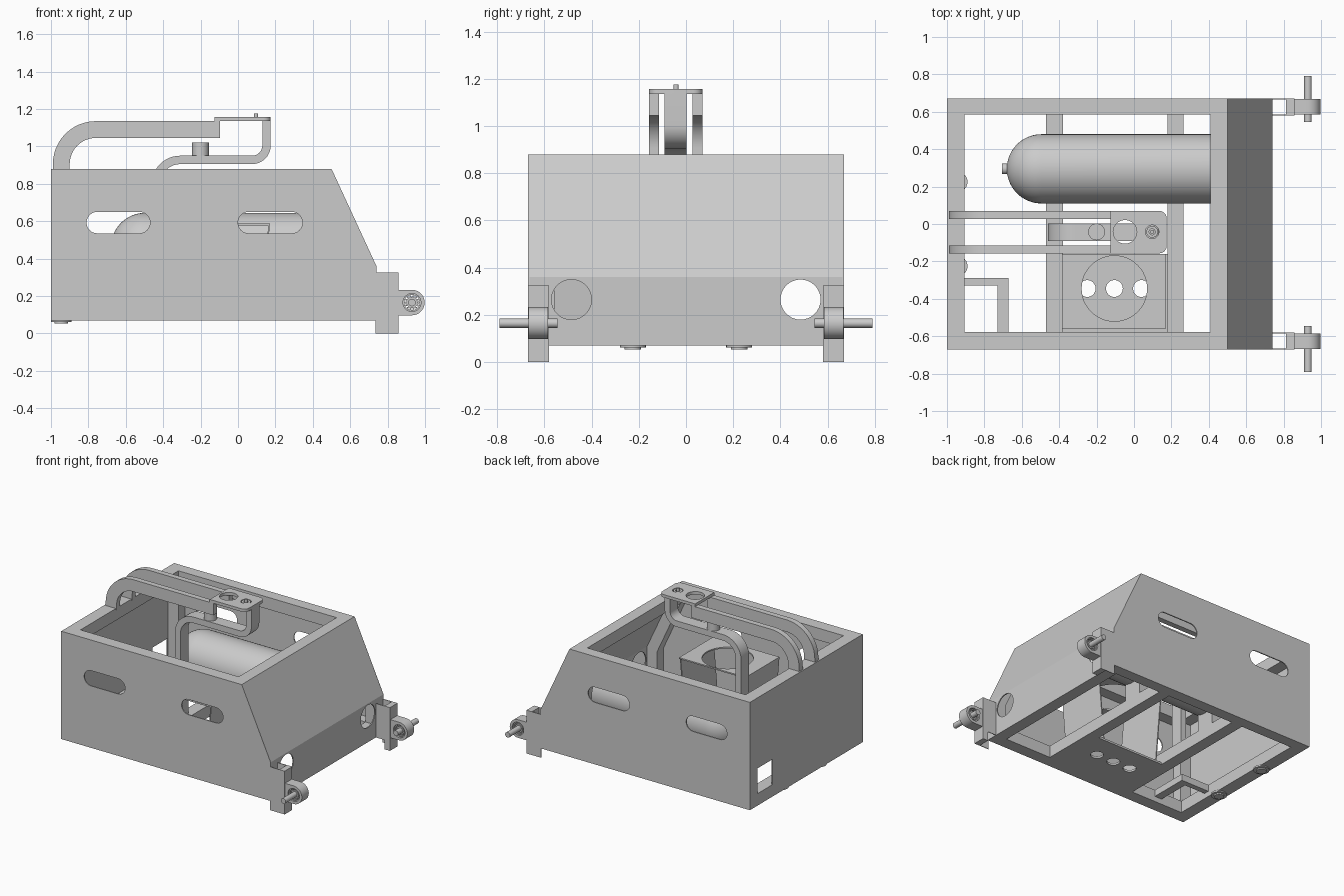
import bpy, bmesh
from math import cos, sin, radians, pi
from mathutils import Matrix, Vector

cube = bpy.data.objects.get("Cube")
if cube:
    bpy.data.objects.remove(cube)

grey = bpy.data.materials.new("plain_grey")
grey.use_nodes = True
grey.diffuse_color = (0.6, 0.6, 0.6, 1)
grey.node_tree.nodes["Principled BSDF"].inputs["Base Color"].default_value = (0.6, 0.6, 0.6, 1)

# where local u, v, w go for each extrusion axis
AXES = {"x": (1, 2, 0), "y": (0, 2, 1), "z": (0, 1, 2)}


def finish(name, bm):
    bmesh.ops.remove_doubles(bm, verts=bm.verts, dist=1e-5)
    bmesh.ops.recalc_face_normals(bm, faces=bm.faces)
    mesh = bpy.data.meshes.new(name)
    bm.to_mesh(mesh)
    bm.free()
    mesh.materials.clear()
    mesh.materials.append(grey)
    obj = bpy.data.objects.new(name, mesh)
    bpy.context.collection.objects.link(obj)
    bpy.ops.object.select_all(action="DESELECT")
    obj.select_set(True)
    bpy.context.view_layer.objects.active = obj
    bpy.ops.object.shade_smooth_by_angle(angle=radians(30))
    return obj


def prism(name, loops, axis, lo, hi):
    """Extrude an outline (further loops are holes) along an axis."""
    curve = bpy.data.curves.new(name, "CURVE")
    curve.dimensions = "2D"
    curve.fill_mode = "BOTH"
    curve.extrude = (hi - lo) / 2
    for loop in loops:
        spline = curve.splines.new("POLY")
        spline.points.add(len(loop) - 1)
        for point, (u, v) in zip(spline.points, loop):
            point.co = (u, v, 0, 1)
        spline.use_cyclic_u = True
    temp = bpy.data.objects.new("temp", curve)
    bpy.context.collection.objects.link(temp)
    bpy.context.view_layer.update()
    deps = bpy.context.evaluated_depsgraph_get()
    mesh = bpy.data.meshes.new_from_object(temp.evaluated_get(deps))
    bm = bmesh.new()
    bm.from_mesh(mesh)
    bpy.data.objects.remove(temp)
    bpy.data.curves.remove(curve)
    bpy.data.meshes.remove(mesh)
    for vert in bm.verts:
        old = vert.co.copy()
        old.z += (lo + hi) / 2
        for local, world in enumerate(AXES[axis]):
            vert.co[world] = old[local]
    return finish(name, bm)


def rect(u0, u1, v0, v1):
    return [(u0, v0), (u1, v0), (u1, v1), (u0, v1)]


def arc(u, v, r, start, end, n=12):
    angles = [radians(start + (end - start) * i / n) for i in range(n + 1)]
    return [(u + r * cos(a), v + r * sin(a)) for a in angles]


def circle(u, v, r, n=32):
    return arc(u, v, r, 0, 360 - 360 / n, n - 1)


def slot(u0, u1, v0, v1):
    r = (v1 - v0) / 2
    return arc(u0 + r, v0 + r, r, 90, 270) + arc(u1 - r, v0 + r, r, -90, 90)


def box(name, x0, x1, y0, y1, z0, z1):
    return prism(name, [rect(x0, x1, y0, y1)], "z", z0, z1)


W, IN = 0.67, 0.585      # half width, inner half width
LOW, TOP = 0.07, 0.88    # body bottom and top
SKIN = 0.008

# outer skins
side = [(-1, LOW), (-1, TOP), (0.5, TOP), (0.74, 0.36), (0.74, LOW)]
slots = [slot(-0.81, -0.47, 0.535, 0.65), slot(0, 0.345, 0.535, 0.65)]
for name, y in (("right_panel", -W), ("left_panel", W - SKIN)):
    prism(name, [side] + slots, "y", y, y + SKIN)
prism("rear_panel", [rect(-W, W, LOW, TOP), rect(0.4, 0.58, 0.16, 0.35)], "x", -1, -1 + SKIN)
prism("nose_panel", [rect(-W, W, LOW, 0.36), circle(-0.485, 0.265, 0.085),
                     circle(0.485, 0.265, 0.085)], "x", 0.74 - SKIN, 0.74)
prism("sloped_panel", [[(0.5, TOP), (0.74, 0.36), (0.732, 0.36), (0.49, TOP)]], "y", -W, W)

# tube frame
e = 0.003
prism("top_frame", [[(-1 + e, -W + e), (0.5, -W + e), (0.5, W - e), (-1 + e, W - e)],
                    rect(-0.905, 0.41, -0.577, IN)], "z", 0.79, TOP)
prism("bottom_frame", [rect(-1 + e, 0.74 - e, -W + e, W - e),
                       rect(-0.905, 0.65, -0.577, IN)], "z", LOW, 0.16)
for s, label in ((-1, "right"), (1, "left")):
    y0, y1 = sorted((s * IN, s * (W - e)))
    box(label + "_rear_post", -1 + e, -0.905, y0, y1, 0.1, 0.85)
    prism(label + "_sloped_post", [[(0.497, TOP), (0.737, 0.36), (0.737, 0.1), (0.65, 0.1),
                                    (0.65, 0.34), (0.40, TOP)]], "y", y0, y1)
box("rear_cross_beam", -0.47, -0.38, -0.6, 0.6, LOW, 0.16)
box("front_cross_beam", 0.18, 0.265, -0.6, 0.6, LOW, 0.16)
prism("angle_bracket", [[(-0.92, -0.29), (-0.67, -0.29), (-0.67, -0.6), (-0.73, -0.6),
                         (-0.73, -0.33), (-0.92, -0.33)]], "z", 0.11, 0.16)

# gas tank, turned about its long axis
bm = bmesh.new()
outline = [(0.45, 0), (0.45, 0.185)] + arc(-0.495, 0, 0.185, 90, 171, 14)
outline += [(-0.68, 0.029), (-0.705, 0.029), (-0.705, 0)]
verts = [bm.verts.new((x, 0, r)) for x, r in outline]
edges = [bm.edges.new(pair) for pair in zip(verts, verts[1:])]
bmesh.ops.spin(bm, geom=verts + edges, cent=(0, 0, 0), axis=(1, 0, 0), angle=2 * pi, steps=48)
bmesh.ops.translate(bm, verts=bm.verts, vec=(0, 0.295, 0.46))
finish("tank", bm)
for x in (-0.425, 0.222):
    box("tank_support", x - 0.04, x + 0.04, 0.22, 0.37, 0.15, 0.29)

# holder with a round opening and flared sides
prism("holder_top", [rect(-0.385, 0.17, -0.56, -0.16), circle(-0.105, -0.345, 0.175, 48)],
      "z", 0.577, 0.587)
prism("holder_floor", [rect(-0.39, 0.19, -0.58, -0.16)]
      + [circle(x, -0.345, 0.045) for x in (-0.25, -0.105, 0.04)], "z", LOW, 0.085)
for s in (-1, 1):
    c = -0.107
    prism("holder_side", [[(c + s * 0.235, 0.08), (c + s * 0.277, 0.58),
                           (c + s * 0.269, 0.58), (c + s * 0.227, 0.08)]], "y", -0.56, -0.17)

# top handle: two rails, one centre strap, end plate
rail = ([(-0.99, 0.87)] + arc(-0.76, 0.905, 0.23, 180, 90) + [(-0.095, 1.135), (-0.095, 1.045)]
        + arc(-0.76, 0.905, 0.14, 90, 180) + [(-0.9, 0.87)])
for label, y in (("right_rail", -0.157), ("left_rail", 0.028)):
    prism(label, [rail], "y", y, y + 0.042)
strap = ([(-0.46, 0.12)] + arc(-0.31, 0.8, 0.15, 180, 90) + arc(0.075, 1.005, 0.055, 270, 360)
         + [(0.13, 1.138), (0.175, 1.138)] + arc(0.075, 1.005, 0.1, 360, 270)
         + arc(-0.31, 0.8, 0.105, 90, 180) + [(-0.415, 0.12)])
prism("centre_strap", [strap], "y", -0.09, 0.003)
plate = ([(-0.125, 0.07), (-0.125, -0.157)] + arc(0.135, -0.117, 0.04, -90, 0, 6)
         + arc(0.135, 0.03, 0.04, 0, 90, 6))
prism("handle_plate", [plate, circle(-0.048, -0.042, 0.063), circle(0.097, -0.042, 0.036)],
      "z", 1.135, 1.157)
prism("button_ring", [circle(0.097, -0.042, 0.031), circle(0.097, -0.042, 0.016)], "z", 1.135, 1.155)
prism("button", [circle(0.097, -0.042, 0.011)], "z", 1.135, 1.175)
prism("strap_knob", [circle(-0.2, -0.042, 0.045)], "z", 0.945, 1.02)

# feet under the rear edge
for y in (-0.225, 0.225):
    prism("rear_foot", [circle(-0.945, y, 0.055, 24)], "z", 0.062, 0.075)
    prism("rear_foot_pad", [circle(-0.945, y, 0.035, 24)], "z", 0.053, 0.064)

# nose brackets with bearing hubs and axle pins
hx, hz = 0.93, 0.165
for s, label in ((-1, "right"), (1, "left")):
    def across(name, loops, a, b):
        lo, hi = sorted((s * a, s * b))
        return prism(label + name, loops, "y", lo, hi)
    across("_bracket_web", [rect(0.812, 0.857, 0, 0.325)], 0.58, W)
    across("_bracket_outer_flange", [rect(0.735, 0.82, 0, 0.325)], W - 0.005, W)
    across("_bracket_inner_flange", [rect(0.735, 0.82, 0.07, 0.325)], 0.58, 0.585)
    hub = [(0.85, hz + 0.068), (0.85, hz - 0.068)] + arc(hx, hz, 0.068, -90, 90, 20)
    across("_hub", [hub, circle(hx, hz, 0.048)], 0.585, 0.667)
    across("_bearing_outer_ring", [circle(hx, hz, 0.049), circle(hx, hz, 0.041)], 0.6, 0.655)
    rollers = [circle(*p, 0.005, 8) for p in circle(hx, hz, 0.035, 14)]
    across("_bearing_rollers", rollers, 0.605, 0.65)
    across("_bearing_inner_ring", [circle(hx, hz, 0.03), circle(hx, hz, 0.019)], 0.6, 0.655)
    across("_axle_pin", [circle(hx, hz, 0.02)], 0.545, 0.79)
